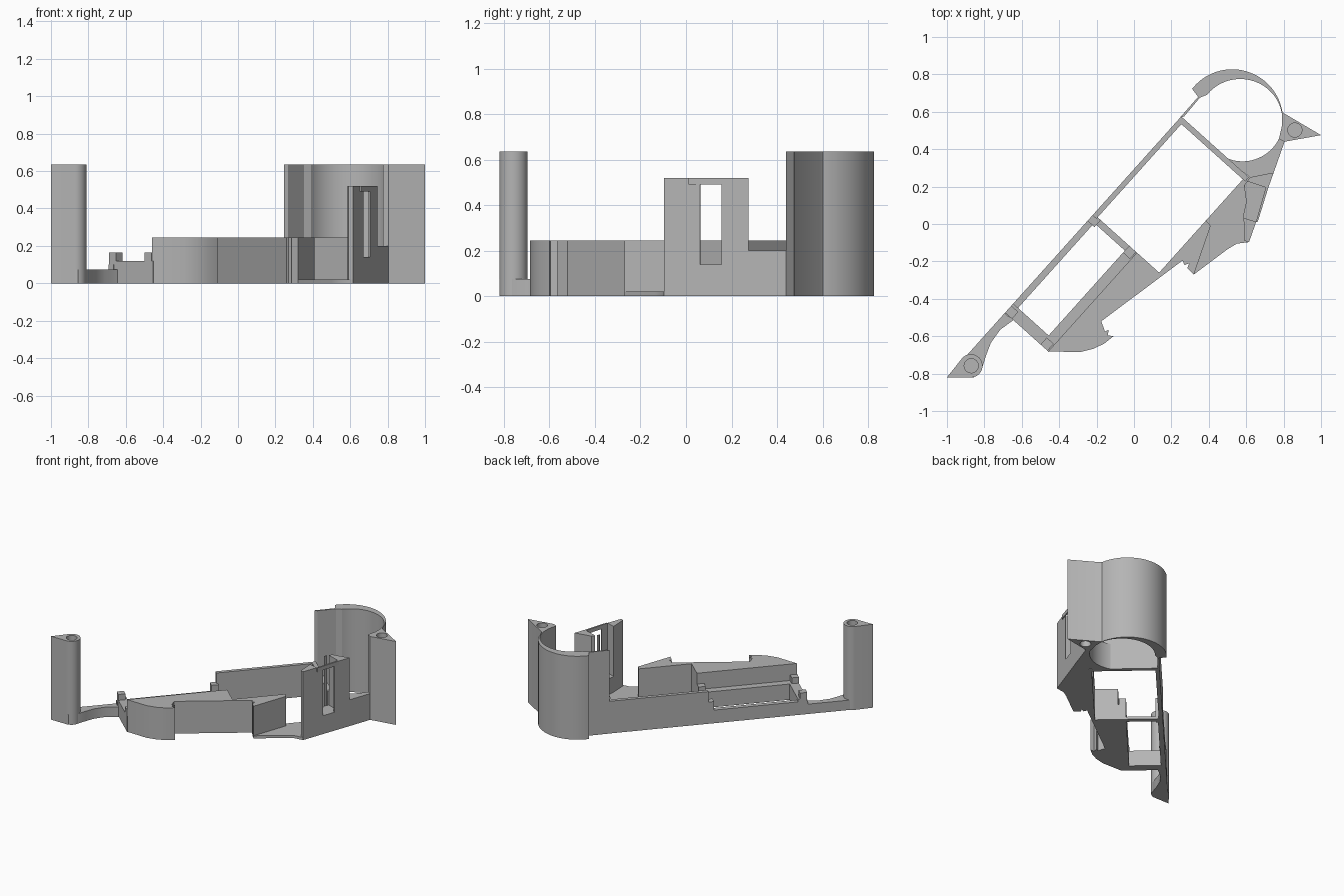
import bpy, bmesh, math
from mathutils import Vector

cube = bpy.data.objects.get("Cube")
if cube:
    bpy.data.objects.remove(cube, do_unlink=True)

grey = bpy.data.materials.new("plain grey")
grey.use_nodes = True
colour = (0.46, 0.46, 0.46, 1)
grey.diffuse_color = colour
grey.node_tree.nodes["Principled BSDF"].inputs["Base Color"].default_value = colour


def diag(s, w):
    """Point s along the slanted rail and w inward from its outer face."""
    return (-1 + 0.668 * s + 0.744 * w, -0.82 + 0.744 * s - 0.668 * w)


def arc(cx, cy, rx, ry, a0, a1, n=24):
    angles = [math.radians(a0 + (a1 - a0) * i / n) for i in range(n + 1)]
    return [(cx + rx * math.cos(a), cy + ry * math.sin(a)) for a in angles]


def prism(name, outline, z0, z1):
    """Extrude a plan outline from z0 to z1."""
    bm = bmesh.new()
    face = bm.faces.new([bm.verts.new((x, y, z0)) for x, y in outline])
    side = bmesh.ops.extrude_face_region(bm, geom=[face])
    verts = [g for g in side["geom"] if isinstance(g, bmesh.types.BMVert)]
    bmesh.ops.translate(bm, verts=verts, vec=Vector((0, 0, z1 - z0)))
    bmesh.ops.recalc_face_normals(bm, faces=bm.faces)
    mesh = bpy.data.meshes.new(name)
    bm.to_mesh(mesh)
    bm.free()
    mesh.materials.append(grey)
    obj = bpy.data.objects.new(name, mesh)
    bpy.context.collection.objects.link(obj)
    return obj


def bar(name, s0, s1, w0, w1, z0, z1):
    return prism(name, [diag(s0, w0), diag(s1, w0), diag(s1, w1), diag(s0, w1)], z0, z1)


def cut(obj, outline, z0, z1):
    """Subtract an extruded outline and keep only the result."""
    cutter = prism("cutter", outline, z0, z1)
    cutter.hide_render = True
    mod = obj.modifiers.new("cut", "BOOLEAN")
    mod.operation = "DIFFERENCE"
    mod.solver = "EXACT"
    mod.object = cutter
    bpy.context.view_layer.update()
    graph = bpy.context.evaluated_depsgraph_get()
    mesh = bpy.data.meshes.new_from_object(obj.evaluated_get(graph))
    obj.modifiers.clear()
    obj.data = mesh
    bpy.data.objects.remove(cutter, do_unlink=True)


parts = []
TALL, WALL, FLOOR = 0.635, 0.245, 0.02

# Screw columns with blind holes at both ends
near = prism("near_column", [(-1, -0.82)] + arc(-0.872, -0.758, 0.062, 0.062, -90, 138), 0, TALL)
far = prism("far_column", [(0.79, 0.605), (0.805, 0.59), (1, 0.475), (0.805, 0.44),
                           (0.775, 0.455), (0.792, 0.53)], 0, TALL)
for column, x, y in ((near, -0.87, -0.758), (far, 0.86, 0.502)):
    hole = arc(x, y, 0.038, 0.038, 0, 345, 23)
    cut(column, hole, TALL - 0.15, TALL + 0.05)
    cut(column, hole, -0.05, 0.1)
    parts.append(column)

# Low arm from the near column to the tray
parts.append(prism("low_arm", [(-1, -0.82), diag(0.49, 0), (-0.64, -0.51), (-0.715, -0.565),
                               (-0.765, -0.635), (-0.79, -0.70), (-0.812, -0.77),
                               (-0.855, -0.82)], 0, 0.075))

# Tray frame: rail, end wall, ledge, cross strip and corner posts
parts += [
    bar("tray_rail", 0.46, 1.17, 0, 0.035, 0, 0.1),
    bar("tray_end_wall", 0.465, 0.53, 0, 0.315, 0, 0.12),
    bar("tray_ledge", 0.47, 1.17, 0.255, 0.315, 0, 0.12),
    bar("tray_cross_strip", 1.14, 1.175, 0, 0.31, 0, FLOOR),
]
for s in (0.465, 1.125):
    for w in (0, 0.255):
        parts.append(bar("tray_post", s, s + 0.05, w, w + 0.05, 0, 0.165))

# Long rail and pocket end wall
parts.append(bar("long_rail", 1.165, 1.87, 0, 0.028, 0, WALL))
parts.append(bar("pocket_end_wall", 1.845, 1.875, 0, 0.487, 0, WALL))

# Solid side block with rounded nose and clip notches
block = [diag(0.465, 0.31), diag(1.175, 0.31), diag(1.175, 0.47), diag(1.55, 0.47),
         (0.41, -0.01), (0.32, -0.27), (0.285, -0.235), (0.295, -0.21), (0.27, -0.22),
         (0.26, -0.195), (-0.175, -0.52), (-0.155, -0.575), (-0.135, -0.565),
         (-0.14, -0.595), (-0.11, -0.60), (-0.16, -0.64), (-0.22, -0.668), (-0.29, -0.685)]
parts.append(prism("side_block", block, 0, WALL))

# Thin floor between block and window plate
parts.append(prism("thin_floor", [diag(1.52, 0.47), (0.32, -0.27), (0.50, -0.135), (0.55, -0.105),
                                  (0.615, -0.097), (0.66, 0.03), (0.66, 0.24), (0.62, 0.25),
                                  diag(1.85, 0.47)], 0, FLOOR))

# Upright plate with recess and window
plate = prism("window_plate", [(0.615, -0.097), (0.747, 0.275), (0.62, 0.25), (0.588, 0.205),
                               (0.6, 0.12), (0.585, 0.05), (0.592, -0.09)], 0, 0.52)
cut(plate, [(0.55, 0.045), (0.652, 0.012), (0.704, 0.195), (0.60, 0.23)], 0.14, 0.6)
cut(plate, [(0.72, 0.045), (0.753, 0.14), (0.60, 0.19), (0.57, 0.095)], 0.14, 0.49)
parts.append(plate)
lintel = prism("window_lintel", [(0.652, 0.012), (0.661, 0.01), (0.717, 0.19), (0.704, 0.195)], 0.49, 0.52)
parts.append(lintel)

# Cap between the round bay and the pocket
parts.append(prism("bay_cap", arc(0.58, 0.553, 0.218, 0.218, 244, 335)
                   + [(0.81, 0.455), (0.747, 0.275), (0.62, 0.25)], 0, 0.2))

# Tall curved wall of the round bay with its flat end
outer = arc(0.525, 0.555, 0.272, 0.272, 142, 2, 40)
inner = arc(0.568, 0.557, 0.225, 0.218, 0, 142, 40)
parts.append(prism("bay_wall", [(0.245, 0.568), (0.343, 0.68)] + outer + inner
                   + [(0.352, 0.675), (0.268, 0.575)], 0, TALL))

# Smooth the curved faces, keep the edges crisp
bpy.ops.object.select_all(action="DESELECT")
for obj in parts:
    obj.select_set(True)
bpy.context.view_layer.objects.active = parts[0]
bpy.ops.object.shade_smooth_by_angle(angle=math.radians(25))
